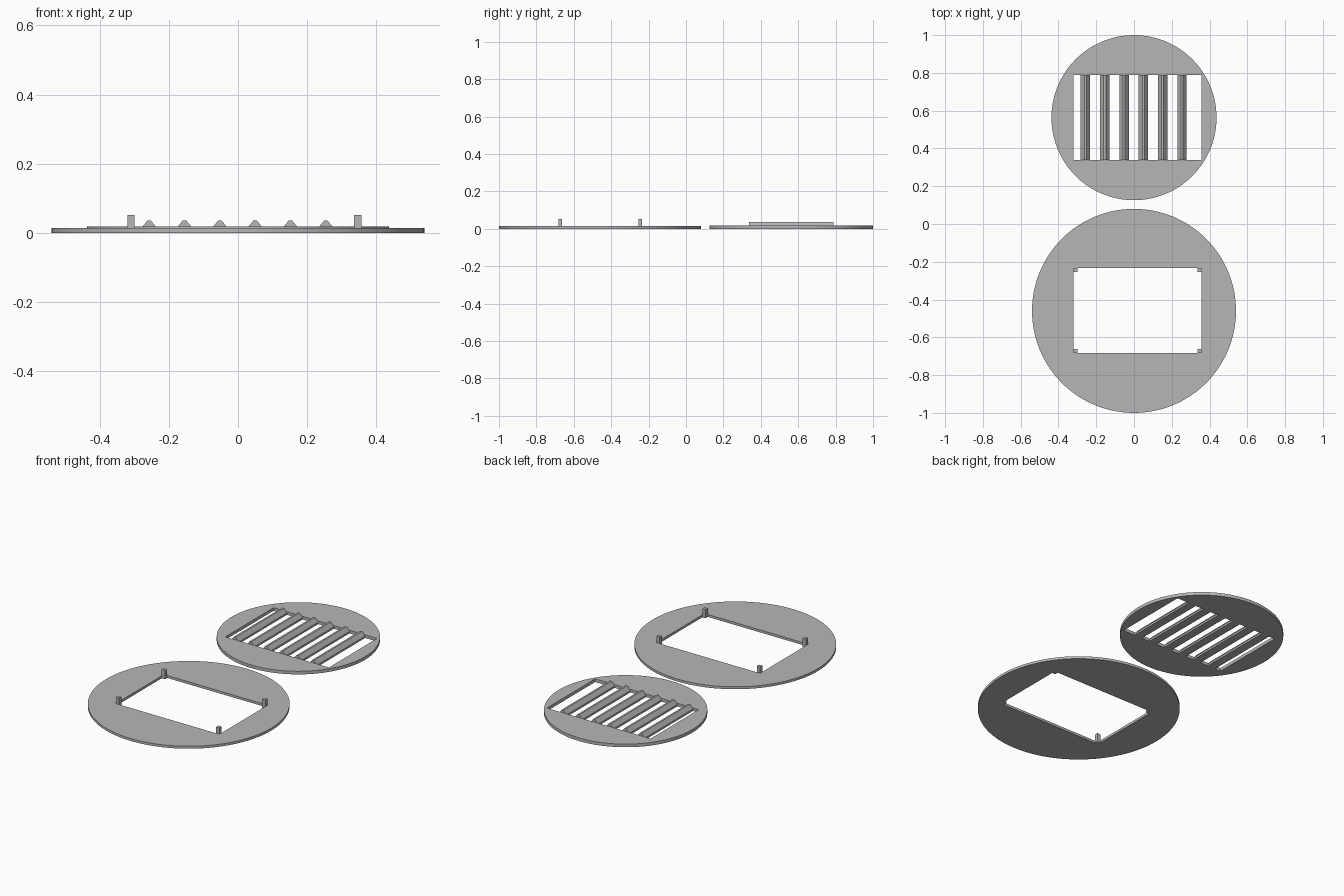
import bpy, bmesh, math
from mathutils import Vector

cube = bpy.data.objects.get("Cube")
if cube:
    bpy.data.objects.remove(cube, do_unlink=True)

GREY = (0.47, 0.47, 0.47, 1)
grey = bpy.data.materials.new("plain_grey")
grey.use_nodes = True
grey.diffuse_color = GREY
grey.node_tree.nodes["Principled BSDF"].inputs["Base Color"].default_value = GREY

X0, X1 = -0.32, 0.357      # opening width shared by both discs


def finish(name, bm, smooth=False):
    bmesh.ops.recalc_face_normals(bm, faces=bm.faces)
    mesh = bpy.data.meshes.new(name)
    bm.to_mesh(mesh)
    bm.free()
    mesh.materials.append(grey)
    obj = bpy.data.objects.new(name, mesh)
    bpy.context.collection.objects.link(obj)
    if smooth:
        bpy.ops.object.select_all(action="DESELECT")
        obj.select_set(True)
        bpy.context.view_layer.objects.active = obj
        bpy.ops.object.shade_smooth_by_angle(angle=math.radians(30))
    return obj


def extrude(bm, faces, offset):
    result = bmesh.ops.extrude_face_region(bm, geom=faces)
    verts = [v for v in result["geom"] if isinstance(v, bmesh.types.BMVert)]
    bmesh.ops.translate(bm, verts=verts, vec=offset)


def prism(name, points, offset):
    """Extrude a closed outline into a solid."""
    bm = bmesh.new()
    face = bm.faces.new([bm.verts.new(p) for p in points])
    extrude(bm, [face], Vector(offset))
    return finish(name, bm)


def disc_with_opening(name, cy, radius, y0, y1, height, sides=128):
    """Flat round plate with a rectangular opening."""
    bm = bmesh.new()
    angles = [math.tau * i / sides for i in range(sides)]
    rim = [(radius * math.cos(a), cy + radius * math.sin(a)) for a in angles]
    opening = [(X0, y0), (X1, y0), (X1, y1), (X0, y1)]
    for loop in (rim, opening):
        verts = [bm.verts.new((x, y, 0)) for x, y in loop]
        for a, b in zip(verts, verts[1:] + verts[:1]):
            bm.edges.new((a, b))
    bmesh.ops.triangle_fill(bm, edges=bm.edges[:], use_beauty=True,
                            normal=(0, 0, 1))
    extrude(bm, bm.faces[:], Vector((0, 0, height)))
    return finish(name, bm, smooth=True)


# Large base plate with its opening
BY0, BY1 = -0.683, -0.234
disc_with_opening("base_plate", -0.46, 0.54, BY0, BY1, 0.0145)

# Corner posts inside the opening
POST = 0.021
for x, side in ((X0, "right"), (X1 - POST, "left")):
    for y, end in ((BY0, "front"), (BY1 - POST, "back")):
        outline = [(x, y, 0), (x + POST, y, 0),
                   (x + POST, y + POST, 0), (x, y + POST, 0)]
        prism(f"post_{end}_{side}", outline, (0, 0, 0.052))

# Smaller vent plate with its opening
VY0, VY1 = 0.338, 0.788
disc_with_opening("vent_plate", 0.563, 0.437, VY0, VY1, 0.0185)

# Slats with sloping sides and a narrow flat crest
half = [(0.025, 0), (0.025, 0.011), (0.0055, 0.035)]
profile = half + [(-x, z) for x, z in reversed(half)]
for i in range(6):
    cx = -0.257 + i * 0.1022
    outline = [(cx + x, VY0, z) for x, z in profile]
    prism(f"slat_{i + 1}", outline, (0, VY1 - VY0, 0))
